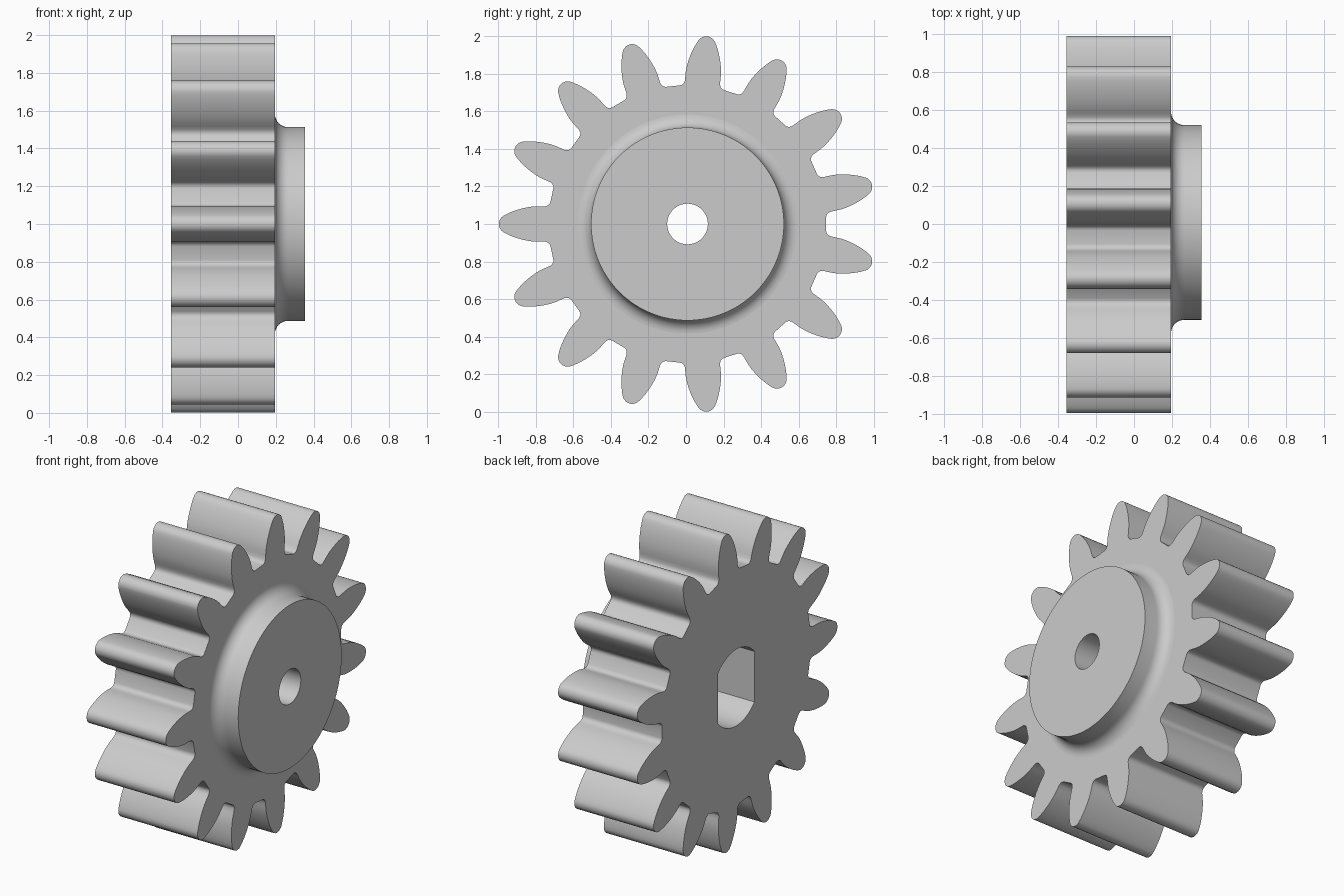
import bpy, bmesh, math
from mathutils import Vector, Matrix

if "Cube" in bpy.data.objects:
    bpy.data.objects.remove(bpy.data.objects["Cube"])

TEETH = 15
CY, CZ = 0.008, 1.0                      # axle position
X_BACK, X_FACE, X_HUB = -0.355, 0.195, 0.355

metal = bpy.data.materials.new("grey metal")
metal.diffuse_color = (0.6, 0.6, 0.6, 1)
metal.use_nodes = True
metal.node_tree.nodes["Principled BSDF"].inputs["Base Color"].default_value = metal.diffuse_color


def finish(bm, name):
    """Turn a bmesh into a named, smooth-by-angle object."""
    bmesh.ops.recalc_face_normals(bm, faces=bm.faces[:])
    mesh = bpy.data.meshes.new(name)
    bm.to_mesh(mesh)
    bm.free()
    mesh.materials.append(metal)
    obj = bpy.data.objects.new(name, mesh)
    bpy.context.collection.objects.link(obj)
    bpy.ops.object.select_all(action='DESELECT')
    obj.select_set(True)
    bpy.context.view_layer.objects.active = obj
    bpy.ops.object.shade_smooth_by_angle(angle=math.radians(35))
    return obj


def add_loop(bm, points):
    """Closed outline of (y, z) points on the back face."""
    verts = [bm.verts.new((X_BACK, CY + y, CZ + z)) for y, z in points]
    return [bm.edges.new((verts[i - 1], verts[i])) for i in range(len(verts))]


# Half tooth: (distance along tooth, half width), from root to tip
half = [(0.729, 0.118), (0.733, 0.108), (0.742, 0.099), (0.757, 0.094),
        (0.78, 0.094), (0.81, 0.094), (0.84, 0.091), (0.87, 0.085),
        (0.90, 0.077), (0.93, 0.067), (0.96, 0.054), (0.980, 0.043),
        (0.991, 0.034), (0.999, 0.021), (1.003, 0.008)]
tooth = [(r, -w) for r, w in half] + [(r, w) for r, w in reversed(half)]

# Gear outline: the tooth repeated around the axle
outline = []
for k in range(TEETH):
    turn = Matrix.Rotation(math.pi + k * math.tau / TEETH, 2)
    outline += [tuple(turn @ Vector(p)) for p in tooth]

# Shaft slot: circle with two flat sides
R_SLOT, FLAT = 0.24, 0.18
a0 = math.acos(FLAT / R_SLOT)
arc = [a0 + (math.pi - 2 * a0) * i / 24 for i in range(25)]
slot = [(R_SLOT * math.cos(a), R_SLOT * math.sin(a)) for a in arc]
slot += [(-y, -z) for y, z in slot]

# Toothed wheel with the slot through it
bm = bmesh.new()
edges = add_loop(bm, outline) + add_loop(bm, slot)
bmesh.ops.triangle_fill(bm, edges=edges, use_beauty=True, use_dissolve=False)
ext = bmesh.ops.extrude_face_region(bm, geom=bm.faces[:], use_keep_orig=True)
bmesh.ops.translate(bm, vec=(X_FACE - X_BACK, 0, 0),
                    verts=[g for g in ext["geom"] if isinstance(g, bmesh.types.BMVert)])
finish(bm, "gear_wheel")

# Hub with filleted foot and round bore, turned around the axle
R_HUB, FILLET, R_BORE = 0.513, 0.07, 0.108
profile = [(X_FACE, R_BORE)]
for i in range(9):
    a = math.pi / 2 * i / 8
    profile.append((X_FACE + FILLET * (1 - math.cos(a)),
                    R_HUB + FILLET * (1 - math.sin(a))))
profile += [(X_HUB, R_HUB), (X_HUB, R_BORE)]
bm = bmesh.new()
ring = [bm.verts.new((x, CY, CZ + r)) for x, r in profile]
loop = [bm.edges.new((ring[i - 1], ring[i])) for i in range(len(ring))]
bmesh.ops.spin(bm, geom=ring + loop, cent=(0, CY, CZ), axis=(1, 0, 0),
               angle=math.tau, steps=96, use_merge=True)
bmesh.ops.remove_doubles(bm, verts=bm.verts[:], dist=1e-5)
finish(bm, "hub")
